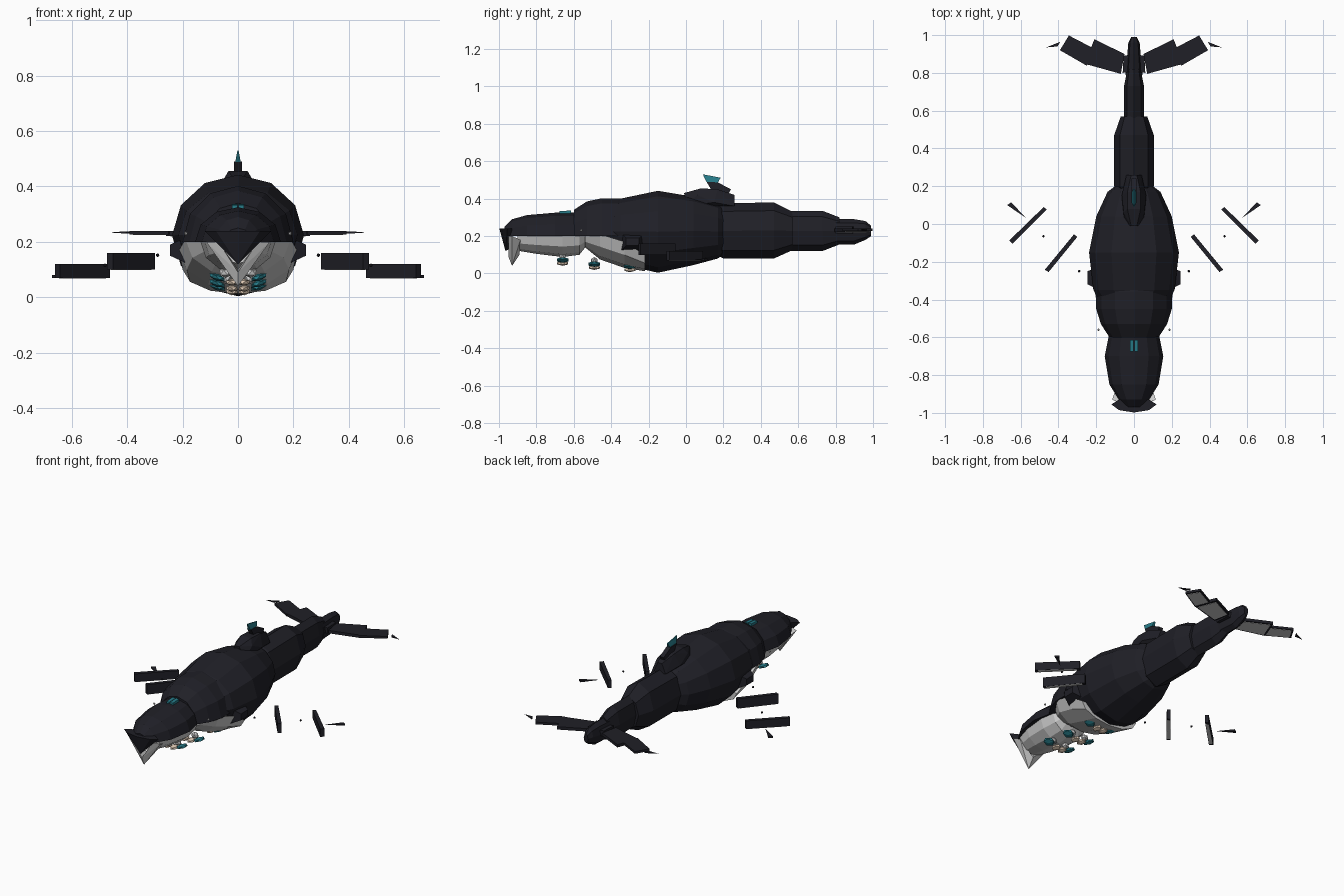
import bpy, bmesh, math
from mathutils import Vector, Matrix

if "Cube" in bpy.data.objects:
    bpy.data.objects.remove(bpy.data.objects["Cube"])


def material(name, rgb):
    m = bpy.data.materials.new(name)
    m.diffuse_color = (*rgb, 1)
    m.use_nodes = True
    m.node_tree.nodes["Principled BSDF"].inputs["Base Color"].default_value = m.diffuse_color
    return m


DARK = material("dark_shell", (0.014, 0.014, 0.02))
WHITE = material("white_shell", (0.8, 0.8, 0.8))
TEAL = material("teal_glow", (0.02, 0.2, 0.25))
CREAM = material("cream", (0.75, 0.6, 0.47))


def finish(name, bm, mat, mirror=False):
    bmesh.ops.recalc_face_normals(bm, faces=bm.faces)
    me = bpy.data.meshes.new(name)
    bm.to_mesh(me)
    bm.free()
    me.materials.append(mat)
    ob = bpy.data.objects.new(name, me)
    bpy.context.collection.objects.link(ob)
    if mirror:
        ob.modifiers.new("mirror", 'MIRROR').use_mirror_merge = False
    return ob


def loft(name, stations, mat, n=12, half=0):
    """Stations are (y, half width, z0, z1). half=1 upper shell, -1 lower shell on base z0."""
    bm = bmesh.new()
    rings = []
    for y, w, z0, z1 in stations:
        ring = []
        for i in range(n + 1 if half else n):
            a = (math.pi if half else 2 * math.pi) * i / n
            c, r = (z0, z1 - z0) if half else ((z0 + z1) / 2, (z1 - z0) / 2)
            ring.append(bm.verts.new((w * math.cos(a), y, c + r * math.sin(a))))
        rings.append(ring)
    for a, b in zip(rings, rings[1:]):
        m = len(a)
        for i in range(m):
            j = (i + 1) % m
            bm.faces.new((a[i], a[j], b[j], b[i]))
    bm.faces.new(rings[0])
    bm.faces.new(rings[-1])
    return finish(name, bm, mat)


def hull(name, pts, mat, mirror=False):
    bm = bmesh.new()
    for p in pts:
        bm.verts.new(p)
    res = bmesh.ops.convex_hull(bm, input=bm.verts)
    junk = {g for g in res["geom_interior"] + res["geom_unused"] if isinstance(g, bmesh.types.BMVert)}
    bmesh.ops.delete(bm, geom=list(junk), context='VERTS')
    return finish(name, bm, mat, mirror)


def plate(name, poly, z0, z1):
    """Mirrored dark slab with an inset white underside."""
    hull(name, [(x, y, z) for x, y in poly for z in (z0, z1)], DARK, True)
    c = sum((Vector(p) for p in poly), Vector((0, 0))) / len(poly)
    inner = [c + (Vector(p) - c) * 0.86 for p in poly]
    hull(name + "_underside", [(p.x, p.y, z) for p in inner for z in (z0 - 0.002, z0 + 0.004)], WHITE, True)


def gem(name, loc, size, mat, tilt=0):
    bm = bmesh.new()
    bmesh.ops.create_icosphere(bm, subdivisions=1, radius=1)
    m = Matrix.Translation(loc) @ Matrix.Rotation(tilt, 4, 'Y') @ Matrix.Diagonal((*size, 1))
    bmesh.ops.transform(bm, matrix=m, verts=bm.verts)
    finish(name, bm, mat, True)


# Main hull and tail segments
loft("body", [(-.5, .13, .11, .33), (-.35, .215, .05, .4), (-.15, .238, .004, .442),
              (.04, .2, .045, .41), (.17, .14, .08, .37), (.2, .1, .1, .35)], DARK)
loft("tail_front", [(.16, .08, .1, .35), (.2, .105, .08, .375), (.47, .105, .08, .38),
                    (.57, .07, .125, .33)], DARK, 8)
loft("tail_middle", [(.55, .053, .12, .335), (.73, .053, .12, .335), (.82, .035, .155, .3)], DARK, 8)
loft("tail_end", [(.79, .045, .155, .29), (.9, .035, .155, .29), (.96, .03, .18, .28),
                  (.99, .015, .2, .255)], DARK, 8)

# Neck and white chest
loft("neck", [(-.6, .13, .2, .34), (-.53, .175, .2, .385), (-.45, .2, .2, .402),
              (-.36, .2, .2, .402), (-.2, .18, .2, .38)], DARK, 6, 1)
loft("chest", [(-.54, .13, .2, .14), (-.46, .19, .21, .075), (-.33, .213, .17, .03),
               (-.22, .2, .1, .012)], WHITE, 6, -1)

# Head, jaw and beak
loft("head", [(-.55, .12, .2, .32), (-.6, .135, .2, .325), (-.7, .155, .2, .325),
              (-.85, .13, .2, .312), (-.93, .08, .2, .29), (-.97, .05, .2, .25)], DARK, 6, 1)
loft("jaw", [(-.53, .09, .2, .15), (-.57, .12, .2, .1), (-.66, .135, .2, .088),
             (-.8, .12, .2, .105), (-.9, .09, .2, .122)], WHITE, 6, -1)
hull("beak", [(.12, -.955, .24), (-.12, -.955, .24), (.08, -.985, .24), (-.08, -.985, .24),
              (0, -.998, .24), (0, -.965, .12), (.08, -.93, .24), (-.08, -.93, .24),
              (0, -.925, .14)], DARK)
hull("mandible", [(0, -.95, .09), (0, -.93, .04), (.115, -.93, .2), (.07, -.95, .2),
                  (.1, -.885, .18), (0, -.89, .1)], WHITE, True)

# Blowhole
for x in (-.012, .012):
    hull("blowhole", [(x + a, y, z) for a in (-.01, .01) for y, z in
                      ((-.675, .318), (-.675, .333), (-.615, .318), (-.615, .337))], TEAL)

# Dorsal fin
hull("dorsal_base", [(s * w, y, z) for s in (-1, 1) for w, y, z in
                     ((.015, -.01, .43), (.055, .06, .42), (.035, .08, .455), (.035, .17, .45),
                      (.015, .26, .42), (.065, .15, .38), (.04, .26, .36), (.05, 0, .36))], DARK)
hull("dorsal_fin", [(s * .014, y, z) for s in (-1, 1) for y, z in
                    ((.11, .49), (.17, .487), (.24, .45), (.23, .43), (.14, .44))], DARK)
hull("dorsal_tip", [(s * w, y, z) for s in (-1, 1) for w, y, z in
                    ((.002, .09, .53), (.004, .185, .512), (.01, .17, .485), (.01, .11, .488))], TEAL)

# Tail flukes
hull("fluke_root", [(x, y, z) for x, y in ((0, .9), (.055, .89), (.06, .8), (0, .81))
                    for z in (.215, .25)], DARK, True)
plate("fluke_inner", [(.05, .9), (.21, .978), (.26, .848), (.07, .795)], .222, .24)
plate("fluke_outer", [(.205, .925), (.345, .998), (.392, .92), (.25, .838)], .226, .24)
hull("fluke_claw", [(.39, .965, .23), (.39, .965, .238), (.405, .94, .23), (.405, .94, .238),
                    (.465, .935, .234)], DARK, True)

# Flippers, hovering beside the hull
plate("flipper_inner", [(.3, -.068), (.318, -.055), (.472, -.242), (.452, -.254)], .1, .16)
plate("flipper_outer", [(.462, .077), (.478, .09), (.66, -.087), (.643, -.105)], .07, .12)
hull("flipper_claw", [(.575, .035, .075), (.65, .115, .07), (.65, .115, .08),
                      (.672, .1, .07), (.672, .1, .08)], DARK, True)

# Shoulder pods
hull("shoulder_pod", [(x, y, z) for x, ys, zs in
                      ((.18, (-.35, -.22), (.12, .22)), (.245, (-.32, -.25), (.15, .19)))
                      for y in ys for z in zs], DARK, True)

# Joints and eyes
for name, loc, mat in (("eye", (.188, -.56, .23), WHITE),
                       ("shoulder_joint", (.29, -.25, .152), DARK),
                       ("flipper_joint", (.48, -.065, .115), DARK)):
    gem(name, loc, (.007, .007, .007), mat)

# Belly thrusters, three pairs
for y, z in ((-.66, .072), (-.49, .05), (-.3, .038)):
    gem("thruster", (.075, y, z), (.034, .036, .013), TEAL, -.3)
    gem("thruster_core", (.022, y, z - .018), (.024, .034, .013), CREAM)
    gem("thruster_mount", (.045, y, z + .018), (.025, .02, .02), WHITE)
